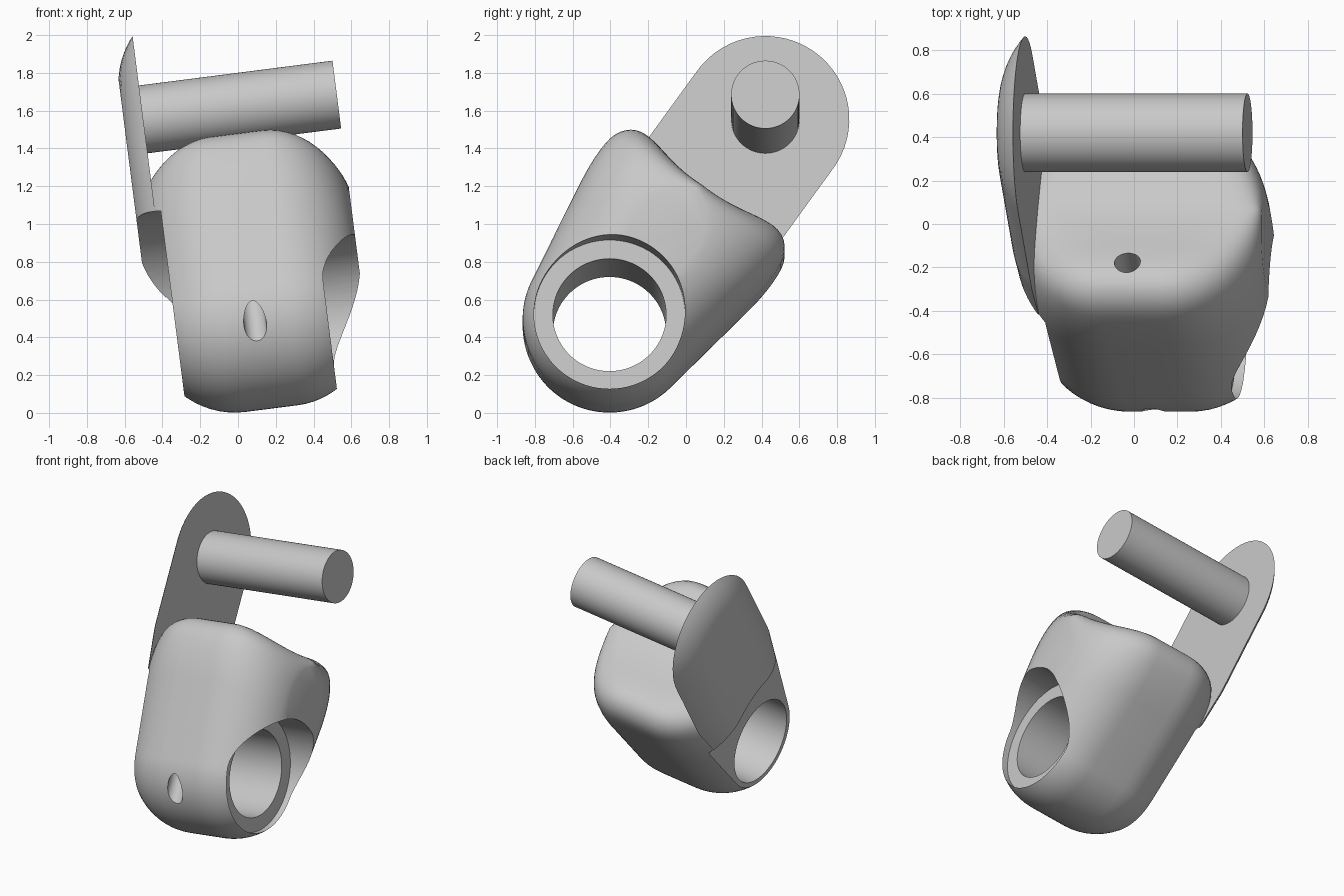
import bpy, bmesh, math
from mathutils import Vector, Matrix

cube = bpy.data.objects.get("Cube")
if cube:
    bpy.data.objects.remove(cube, do_unlink=True)

TILT = math.radians(-7.3)             # whole model leans sideways
LOW = Vector((-0.405, 0.46))          # bore centre (y, z)
PEG = Vector((0.42, 1.605))           # peg centre (y, z)
AXIS = PEG - LOW
N = 160

grey = bpy.data.materials.new("light_grey")
grey.use_nodes = True
COLOR = (0.58, 0.58, 0.58, 1)
grey.diffuse_color = COLOR
grey.node_tree.nodes["Principled BSDF"].inputs["Base Color"].default_value = COLOR


def make(name, bm):
    bmesh.ops.recalc_face_normals(bm, faces=bm.faces)
    mesh = bpy.data.meshes.new(name)
    bm.to_mesh(mesh)
    bm.free()
    mesh.materials.append(grey)
    ob = bpy.data.objects.new(name, mesh)
    bpy.context.collection.objects.link(ob)
    ob.rotation_euler = (0, TILT, 0)
    return ob


def cylinder(name, start, end, radius):
    start, end = Vector(start), Vector(end)
    d = end - start
    bm = bmesh.new()
    turn = d.to_track_quat('Z', 'Y').to_matrix().to_4x4()
    bmesh.ops.create_cone(bm, cap_ends=True, segments=80, radius1=radius,
                          radius2=radius, depth=d.length,
                          matrix=Matrix.Translation((start + end) / 2) @ turn)
    return make(name, bm)


# Outline: circles of growing radius swept from the bore to the peg
def sweep_radius(t):
    return 0.46 + 0.14 * min(t / 0.6, 1)


SWEEP = [(LOW + AXIS * i / 40, sweep_radius(i / 40)) for i in range(41)]


def outside(p, inset, clearance):
    a = min((p - c).length - r for c, r in SWEEP) + inset
    if not clearance:
        return a
    # blended hollow around the peg
    b, k = 0.575 - (p - PEG).length, 0.5
    h = max(k - abs(a - b), 0) / k
    return max(a, b) + h * h * k / 4


def section(inset, origin, clearance):
    points = []
    for i in range(N):
        ang = 2 * math.pi * i / N
        d = Vector((math.cos(ang), math.sin(ang)))
        lo, hi = 0.0, 1.8
        for _ in range(16):
            mid = (lo + hi) / 2
            if outside(origin + d * mid, inset, clearance) < 0:
                lo = mid
            else:
                hi = mid
        points.append(origin + d * lo)
    return points


def loft(name, stations, origin, clearance):
    bm = bmesh.new()
    rings = [[bm.verts.new((x, p.x, p.y)) for p in section(inset, origin, clearance)]
             for x, inset in stations]
    for a, b in zip(rings, rings[1:]):
        for i in range(N):
            j = (i + 1) % N
            bm.faces.new((a[i], a[j], b[j], b[i]))
    bm.faces.new(rings[0])
    bm.faces.new(rings[-1])
    return make(name, bm)


# Rounded ends: quarter arcs giving (x, inset)
def arc(centre, radius, deg0, deg1, steps):
    out = []
    for i in range(steps + 1):
        a = math.radians(deg0 + (deg1 - deg0) * i / steps)
        out.append((centre + radius * math.sin(a), abs(radius) * (1 - math.cos(a))))
    return out


def cut(ob, cutters):
    for c in cutters:
        m = ob.modifiers.new(c.name, 'BOOLEAN')
        m.operation, m.solver, m.object = 'DIFFERENCE', 'EXACT', c
    bpy.context.view_layer.update()
    deps = bpy.context.evaluated_depsgraph_get()
    mesh = bpy.data.meshes.new_from_object(ob.evaluated_get(deps))
    ob.modifiers.clear()
    ob.data = mesh


body = loft("body", arc(0.04, -0.45, 53.13, 0, 9) + arc(0.32, 0.42, 0, 80, 14),
            LOW + AXIS * 0.21, True)
plate = loft("side_plate", arc(0.04, -0.45, 49.1, 80, 8), LOW + AXIS * 0.55, False)
peg = cylinder("peg", (-0.33, *PEG), (0.733, *PEG), 0.181)

# Bore, side recesses and slanted small hole
bore = cylinder("bore_cutter", (-1, *LOW), (1.5, *LOW), 0.3)
right_recess = cylinder("shallow_recess_cutter", (0.49, *LOW), (1.5, *LOW), 0.4)
left_recess = cylinder("wide_recess_cutter", (-1.5, *LOW), (-0.27, *LOW), 0.655)
d = AXIS.normalized()
foot = LOW + Vector((-d.y, d.x)) * 0.37
small_hole = cylinder("small_hole_cutter", (0.15, *(foot - d)), (0.15, *(foot + d * 1.1)), 0.06)

cut(body, [bore, right_recess, left_recess, small_hole])
cut(plate, [bore, left_recess])
for c in (bore, right_recess, left_recess, small_hole):
    bpy.data.objects.remove(c, do_unlink=True)

bpy.ops.object.select_all(action='DESELECT')
for ob in (body, plate, peg):
    ob.select_set(True)
bpy.context.view_layer.objects.active = body
bpy.ops.object.shade_smooth_by_angle(angle=math.radians(30))
